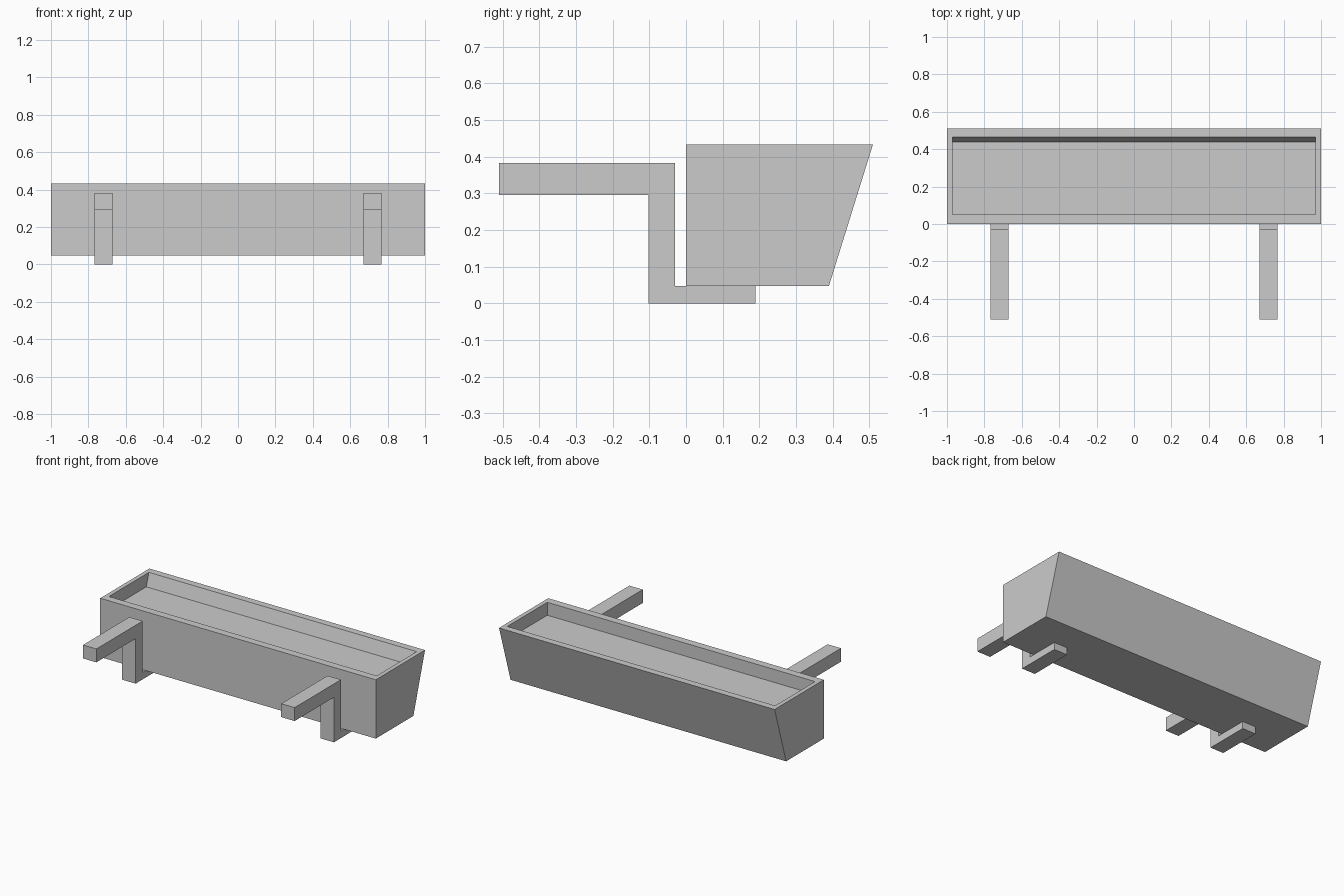
import bpy
import bmesh

cube = bpy.data.objects.get("Cube")
if cube:
    bpy.data.objects.remove(cube, do_unlink=True)

GREY = (0.6, 0.6, 0.6, 1.0)
grey = bpy.data.materials.new("plain_grey")
grey.use_nodes = True
grey.diffuse_color = GREY
grey.node_tree.nodes["Principled BSDF"].inputs["Base Color"].default_value = GREY


def extrude_profile(name, profile, x0, x1):
    """Sweep a closed (y, z) profile along x from x0 to x1."""
    bm = bmesh.new()
    face = bm.faces.new([bm.verts.new((x0, y, z)) for y, z in profile])
    swept = bmesh.ops.extrude_face_region(bm, geom=[face])["geom"]
    verts = [v for v in swept if isinstance(v, bmesh.types.BMVert)]
    bmesh.ops.translate(bm, verts=verts, vec=(x1 - x0, 0, 0))
    bmesh.ops.recalc_face_normals(bm, faces=bm.faces[:])
    mesh = bpy.data.meshes.new(name)
    obj = bpy.data.objects.new(name, mesh)
    bpy.context.collection.objects.link(obj)
    mesh.materials.append(grey)
    bm.to_mesh(mesh)
    bm.free()
    return obj


# Planter box with a sloping back
BASE, RIM, DEPTH, WALL = 0.047, 0.433, 0.085, 0.04
slope = 0.12 / (RIM - BASE)
box = extrude_profile(
    "planter_box", [(0, BASE), (0.39, BASE), (0.51, RIM), (0, RIM)], -1, 1)

# Shallow recess in the top, its back wall parallel to the box back
bm = bmesh.new()
bm.from_mesh(box.data)
top = max(bm.faces, key=lambda f: f.calc_center_median().z)
bmesh.ops.inset_region(bm, faces=[top], thickness=WALL)
for v in top.verts:
    v.co.y = 0.05 if v.co.y < 0.25 else 0.464
swept = bmesh.ops.extrude_face_region(bm, geom=[top])["geom"]
bmesh.ops.delete(bm, geom=[top], context="FACES_ONLY")
for v in swept:
    if isinstance(v, bmesh.types.BMVert):
        v.co.z -= DEPTH
        if v.co.y > 0.25:
            v.co.y -= DEPTH * slope
bmesh.ops.recalc_face_normals(bm, faces=bm.faces[:])
bm.to_mesh(box.data)
bm.free()

# Pair of hanging brackets: top arm, upright and foot under the box
hook = [(-0.51, 0.295), (-0.51, 0.383), (-0.03, 0.383), (-0.03, BASE),
        (0.19, BASE), (0.19, 0), (-0.103, 0), (-0.103, 0.295)]
for side, sign in (("left", 1), ("right", -1)):
    extrude_profile(side + "_bracket", hook, sign * 0.671, sign * 0.768)
